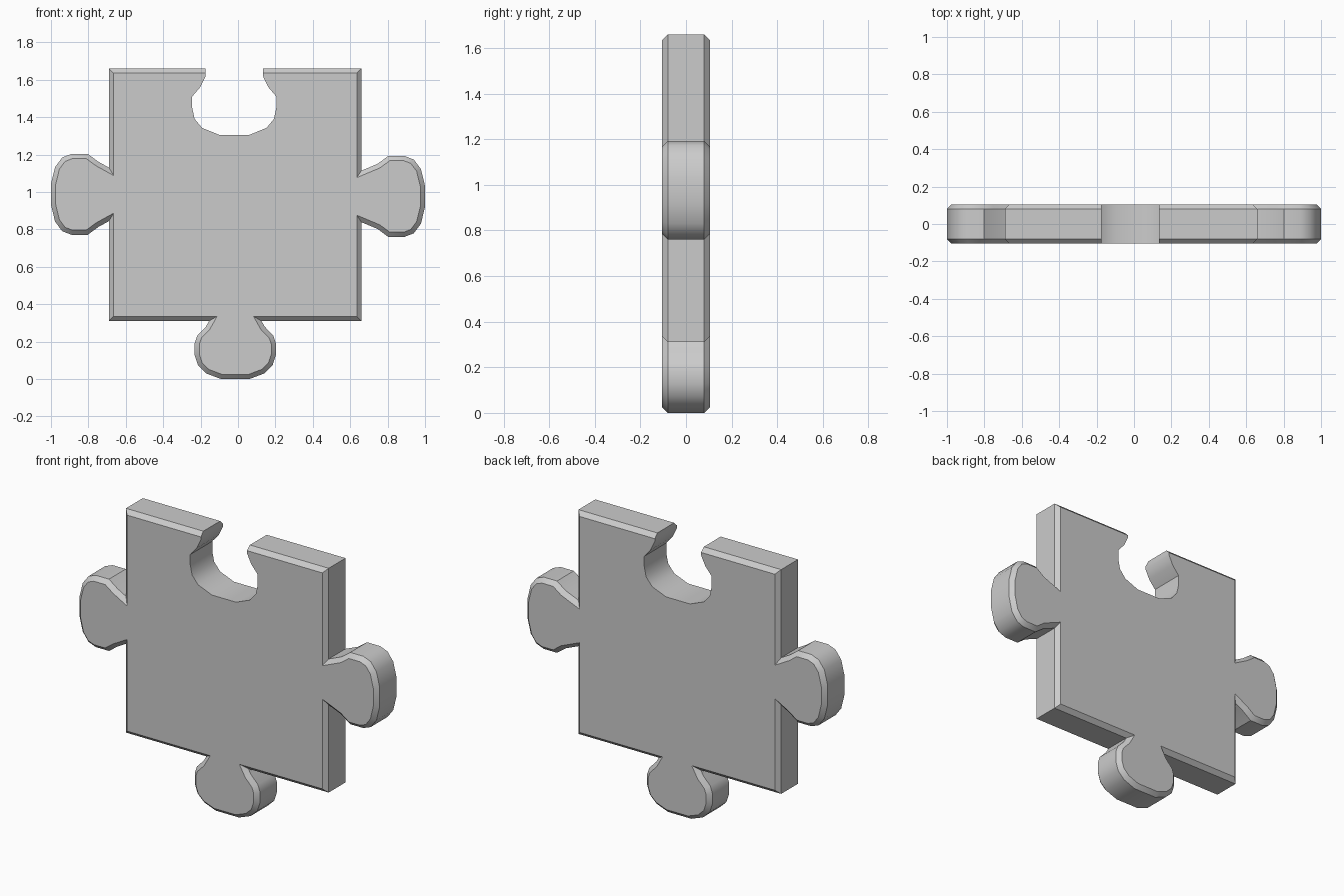
import bpy, bmesh, math

if "Cube" in bpy.data.objects:
    bpy.data.objects.remove(bpy.data.objects["Cube"])

HALF_T = 0.105      # half thickness
CHAMFER = 0.025
L, R, B, T = -0.69, 0.66, 0.31, 1.66   # square body limits

# Half profiles of the knobs: (distance from tip, half width), tip to neck
SIDE = [(0, .056), (.022, .146), (.06, .197), (.109, .216), (.197, .216), (.254, .174)]
BOTTOM = [(0, .077), (.029, .154), (.072, .199), (.128, .2175), (.19, .2175), (.232, .203), (.28, .157), (.31, .14)]
SOCKET = [(0, .08), (.037, .172), (.085, .212), (.145, .225), (.205, .225), (.255, .182), (.315, .153), (.355, .155), (.45, .155)]


def knob(half):
    """Full symmetric profile from one neck side round the tip to the other."""
    return [(d, -w) for d, w in reversed(half)] + list(half)


def prism(name, outline, half_t, chamfer=0):
    """Outline in XZ extruded along y, with optional chamfered face rims."""
    bm = bmesh.new()
    face = bm.faces.new([bm.verts.new((x, -half_t, z)) for x, z in outline])
    ext = bmesh.ops.extrude_face_region(bm, geom=[face])
    for v in ext["geom"]:
        if isinstance(v, bmesh.types.BMVert):
            v.co.y = half_t
    if not any(len(f.verts) == len(outline) and f.calc_center_median().y < -half_t * .9 for f in bm.faces):
        bm.faces.new([v for v in face.verts] if face.is_valid else
                     [v for v in bm.verts if v.co.y < 0])
    bmesh.ops.recalc_face_normals(bm, faces=bm.faces)
    if chamfer:
        rims = [e for e in bm.edges if abs(e.verts[0].co.y - e.verts[1].co.y) < 1e-6]
        bmesh.ops.bevel(bm, geom=rims, offset=chamfer * math.sqrt(1), offset_type='OFFSET',
                        segments=1, affect='EDGES', clamp_overlap=False)
    mesh = bpy.data.meshes.new(name)
    bm.to_mesh(mesh)
    bm.free()
    obj = bpy.data.objects.new(name, mesh)
    bpy.context.collection.objects.link(obj)
    return obj


# Outline: square with three knobs, counter-clockwise seen from the front
outline = [(L, B)]
outline += [(-.0145 + w, d) for d, w in knob(BOTTOM)]
outline += [(R, B)]
outline += [(1 - d, .976 + w) for d, w in knob(SIDE + [(1 - R, .138)])]
outline += [(R, T), (L, T)]
outline += [(-1 + d, .987 - w) for d, w in knob(SIDE + [(1 + L, .143)])]
piece = prism("puzzle_piece", outline, HALF_T, CHAMFER)

# Socket cut in the top edge, left sharp
cutter = prism("socket_cutter", [(-.02 + w, 1.305 + d) for d, w in knob(SOCKET)], .3)
cutter.hide_render = True
cut = piece.modifiers.new("socket", 'BOOLEAN')
cut.operation = 'DIFFERENCE'
cut.solver = 'EXACT'
cut.object = cutter

bpy.context.view_layer.objects.active = piece
piece.select_set(True)
bpy.ops.object.modifier_apply(modifier=cut.name)
bpy.data.objects.remove(cutter)
bpy.ops.object.shade_smooth_by_angle(angle=math.radians(35))
